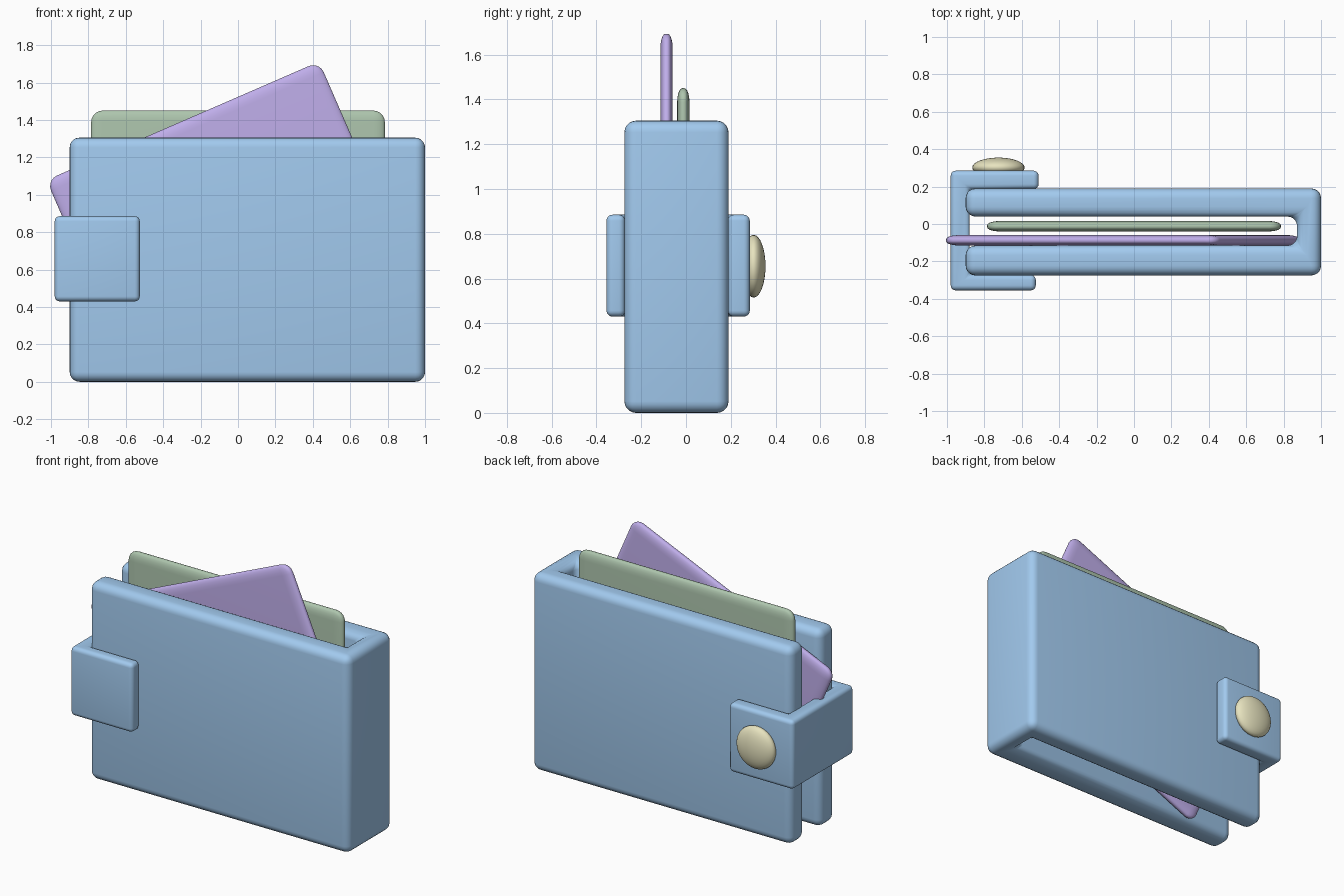
import bpy, bmesh, math
from mathutils import Matrix

if "Cube" in bpy.data.objects:
    bpy.data.objects.remove(bpy.data.objects["Cube"])


def material(name, rgb):
    m = bpy.data.materials.new(name)
    m.diffuse_color = (*rgb, 1)
    m.use_nodes = True
    m.node_tree.nodes["Principled BSDF"].inputs["Base Color"].default_value = m.diffuse_color
    return m


LEATHER = material("blue_leather", (0.36, 0.59, 0.86))
GREEN = material("green_card", (0.42, 0.56, 0.42))
PURPLE = material("purple_card", (0.52, 0.42, 0.82))
BRASS = material("pale_brass", (0.80, 0.77, 0.52))


def finish(name, bm, mat):
    bmesh.ops.recalc_face_normals(bm, faces=bm.faces)
    mesh = bpy.data.meshes.new(name)
    bm.to_mesh(mesh)
    bm.free()
    mesh.materials.append(mat)
    ob = bpy.data.objects.new(name, mesh)
    bpy.context.collection.objects.link(ob)
    bpy.context.view_layer.objects.active = ob
    ob.select_set(True)
    bpy.ops.object.shade_smooth_by_angle(angle=math.radians(35))
    ob.select_set(False)
    return ob


def round_edges(bm, radius):
    bmesh.ops.bevel(bm, geom=bm.edges[:], offset=radius, segments=5,
                    profile=0.5, affect='EDGES', clamp_overlap=True)


def folded_band(name, outline, z0, z1, radius, mat):
    """U-shaped plan outline extruded upward with every edge rounded."""
    bm = bmesh.new()
    face = bm.faces.new([bm.verts.new((x, y, z0)) for x, y in outline])
    new = bmesh.ops.extrude_face_region(bm, geom=[face])["geom"]
    verts = [v for v in new if isinstance(v, bmesh.types.BMVert)]
    bmesh.ops.translate(bm, verts=verts, vec=(0, 0, z1 - z0))
    bmesh.ops.recalc_face_normals(bm, faces=bm.faces)
    round_edges(bm, radius)
    return finish(name, bm, mat)


def card(name, size, thickness, location, tilt, mat):
    """Rounded slab squashed in y so that its rim tapers softly."""
    r = 0.062
    bm = bmesh.new()
    bmesh.ops.create_cube(bm, size=1)
    bmesh.ops.scale(bm, verts=bm.verts, vec=(size[0], 0.15, size[1]))
    round_edges(bm, r)
    bmesh.ops.scale(bm, verts=bm.verts, vec=(1, thickness / 0.15, 1))
    ob = finish(name, bm, mat)
    ob.location = location
    ob.rotation_euler.y = -math.radians(tilt)
    return ob


# Wallet body: two walls joined by the fold on the right
folded_band("wallet_body",
            [(-0.9, -0.275), (1.0, -0.275), (1.0, 0.19), (-0.9, 0.19),
             (-0.9, 0.04), (0.872, 0.04), (0.872, -0.115), (-0.9, -0.115)],
            0, 1.305, 0.052, LEATHER)

# Closing strap wrapped round the open side
folded_band("closing_strap",
            [(-0.525, -0.355), (-0.525, -0.272), (-0.88, -0.272), (-0.88, 0.187),
             (-0.51, 0.187), (-0.51, 0.285), (-0.98, 0.285), (-0.98, -0.355)],
            0.43, 0.885, 0.027, LEATHER)

# Snap button on the back of the strap
bm = bmesh.new()
bmesh.ops.create_uvsphere(bm, u_segments=32, v_segments=16, radius=1)
bm.transform(Matrix.Translation((-0.725, 0.302, 0.655))
             @ Matrix.Diagonal((0.14, 0.053, 0.14, 1))
             @ Matrix.Rotation(math.pi / 2, 4, 'X'))
finish("snap_button", bm, BRASS)

# Cards in the slot
card("straight_card", (1.57, 1.18), 0.055, (0, -0.012, 0.86), 0, GREEN)
card("tilted_card", (1.59, 1.18), 0.055, (-0.06, -0.087, 0.854), 23.5, PURPLE)
